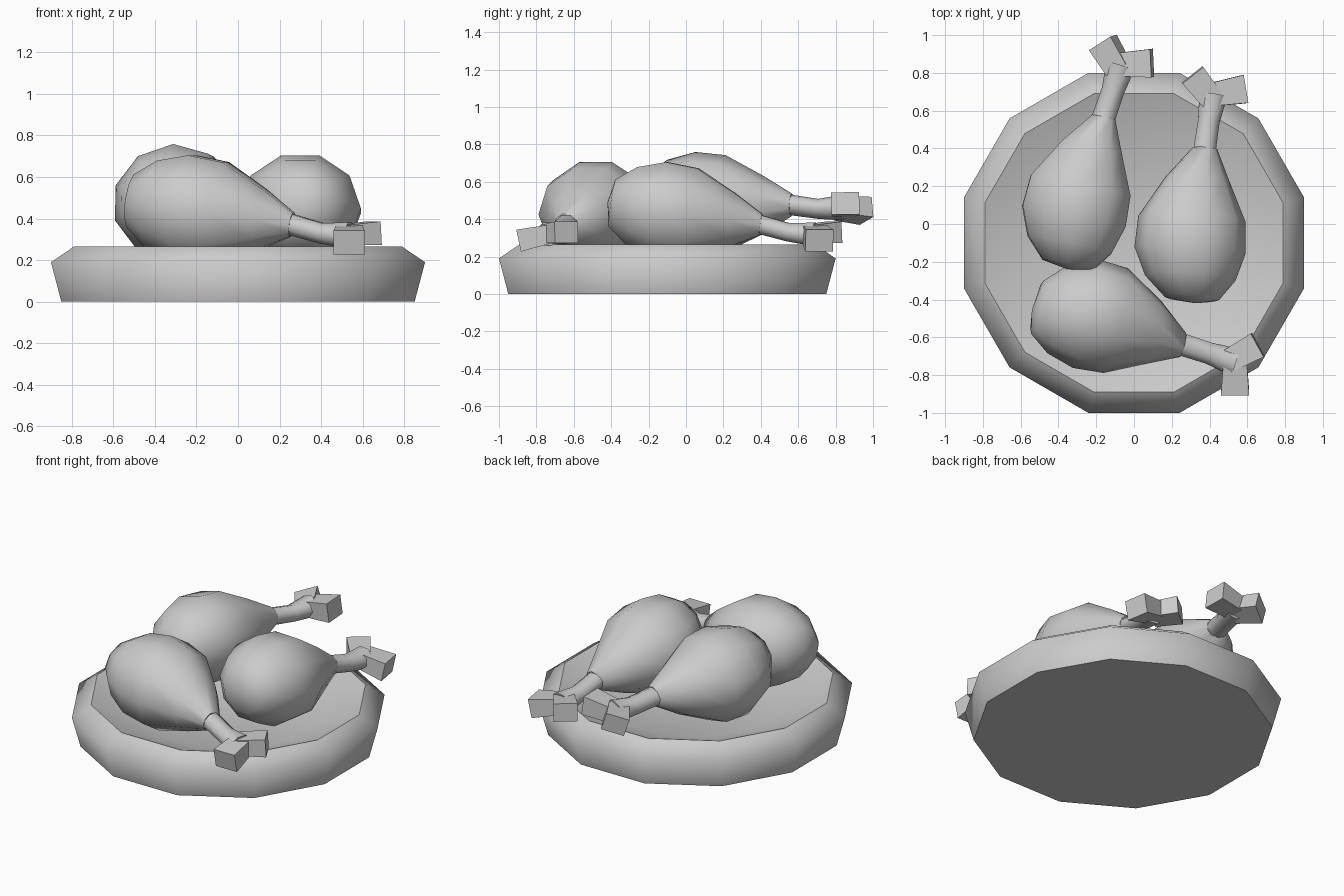
import bpy, bmesh, math
from mathutils import Vector, Matrix

if "Cube" in bpy.data.objects:
    bpy.data.objects.remove(bpy.data.objects["Cube"])


def loft(bm, path, radii, sides, axis=None, phase=0.0, squash=1.0):
    """Skin rings of the given radii along a path; radius 0 closes to a point."""
    pts = [Vector(p) for p in path]
    axis = Vector(axis) if axis else (pts[-1] - pts[0]).normalized()
    up = Vector((0, 0, 1)) if abs(axis.z) < 0.9 else Vector((0, 1, 0))
    side = up.cross(axis).normalized()
    up = axis.cross(side).normalized()
    rings = []
    for p, r in zip(pts, radii):
        if r == 0:
            rings.append([bm.verts.new(p)])
            continue
        ring = []
        for i in range(sides):
            a = phase + math.tau * i / sides
            ring.append(bm.verts.new(p + side * r * math.cos(a) + up * r * squash * math.sin(a)))
        rings.append(ring)
    faces = []
    for a, b in zip(rings, rings[1:]):
        for i in range(sides):
            j = (i + 1) % sides
            quad = [a[i % len(a)], a[j % len(a)], b[j % len(b)], b[i % len(b)]]
            faces.append(bm.faces.new(list(dict.fromkeys(quad))))
    for ring in (rings[0], rings[-1]):
        if len(ring) > 2:
            faces.append(bm.faces.new(ring))
    bmesh.ops.recalc_face_normals(bm, faces=faces)


def finish(bm, name, angle=None):
    me = bpy.data.meshes.new(name)
    for f in bm.faces:
        f.smooth = True
    bm.to_mesh(me)
    bm.free()
    if angle:
        me.set_sharp_from_angle(angle=math.radians(angle))
    ob = bpy.data.objects.new(name, me)
    bpy.context.collection.objects.link(ob)
    return ob


# Twelve-sided dish with a sunken middle; only the rim and foot are sharp
k = 1 / math.cos(math.radians(15))
RIM = 0.265
bm = bmesh.new()
loft(bm, [(0, -0.1, z) for z in (0, 0.19, RIM, 0.15, 0.13)],
     [0.85 * k, 0.9 * k, 0.79 * k, 0.5 * k, 0], 12, axis=(0, 0, 1), phase=math.radians(15))
for e in bm.edges:
    za, zb = (v.co.z for v in e.verts)
    if abs(za - zb) < 1e-4 and (za < 0.01 or abs(za - RIM) < 1e-3):
        e.smooth = False
finish(bm, "dish")

# Drumstick, built about the neck where the meat meets the bone
NECK = Vector((0.26, -0.64, 0.37))


def make_flesh(name):
    bm = bmesh.new()
    tail = Vector((-0.54, -0.455, 0.49))
    normal = Vector((0.23, 0.97, 0))
    stations = [(0.0, 0, 0.0), (0.03, 0.145, 0.02), (0.16, 0.24, 0.035), (0.34, 0.295, 0.045),
                (0.54, 0.285, 0.045), (0.80, 0.17, 0.03), (1.0, 0.066, 0.0)]
    loft(bm, [tail.lerp(NECK, t) + normal * o - NECK for t, r, o in stations],
         [r for t, r, o in stations], 10, squash=0.92)
    return finish(bm, name, 60)


def make_bone(name):
    bm = bmesh.new()
    # Shaft, then the two blocky knuckle lobes
    loft(bm, [(-0.08, 0.02, 0.01), (0, 0, 0), (0.14, -0.045, -0.04), (0.27, -0.09, -0.05)],
         [0.066, 0.064, 0.062, 0.08], 8, phase=math.pi / 8, squash=0.85)
    for start, tip, r in (((0.51, -0.72, 0.32), (0.655, -0.64, 0.33), 0.1),
                          ((0.535, -0.73, 0.32), (0.535, -0.895, 0.285), 0.106)):
        s, t = Vector(start) - NECK, Vector(tip) - NECK
        loft(bm, [s, t], [0.088, r], 4, phase=math.pi / 4, squash=0.8)
    return finish(bm, name, 80)


# Three servings: neck position, heading change, upward pitch, roll about the bone
bone_axis = Vector((0.97, -0.23, -0.15))
for label, neck, turn, pitch, roll in (("front", NECK, 0, 0, 0),
                                       ("right", (0.375, 0.40, 0.37), 99.5, 0, 0),
                                       ("left", (-0.16, 0.565, 0.475), 90.5, 6, -20)):
    m = (Matrix.Translation(neck) @ Matrix.Rotation(math.radians(turn), 4, 'Z')
         @ Matrix.Rotation(math.radians(-pitch), 4, 'Y')
         @ Matrix.Rotation(math.radians(roll), 4, bone_axis))
    make_flesh(label + "_drumstick_meat").matrix_world = m
    make_bone(label + "_drumstick_bone").matrix_world = m
